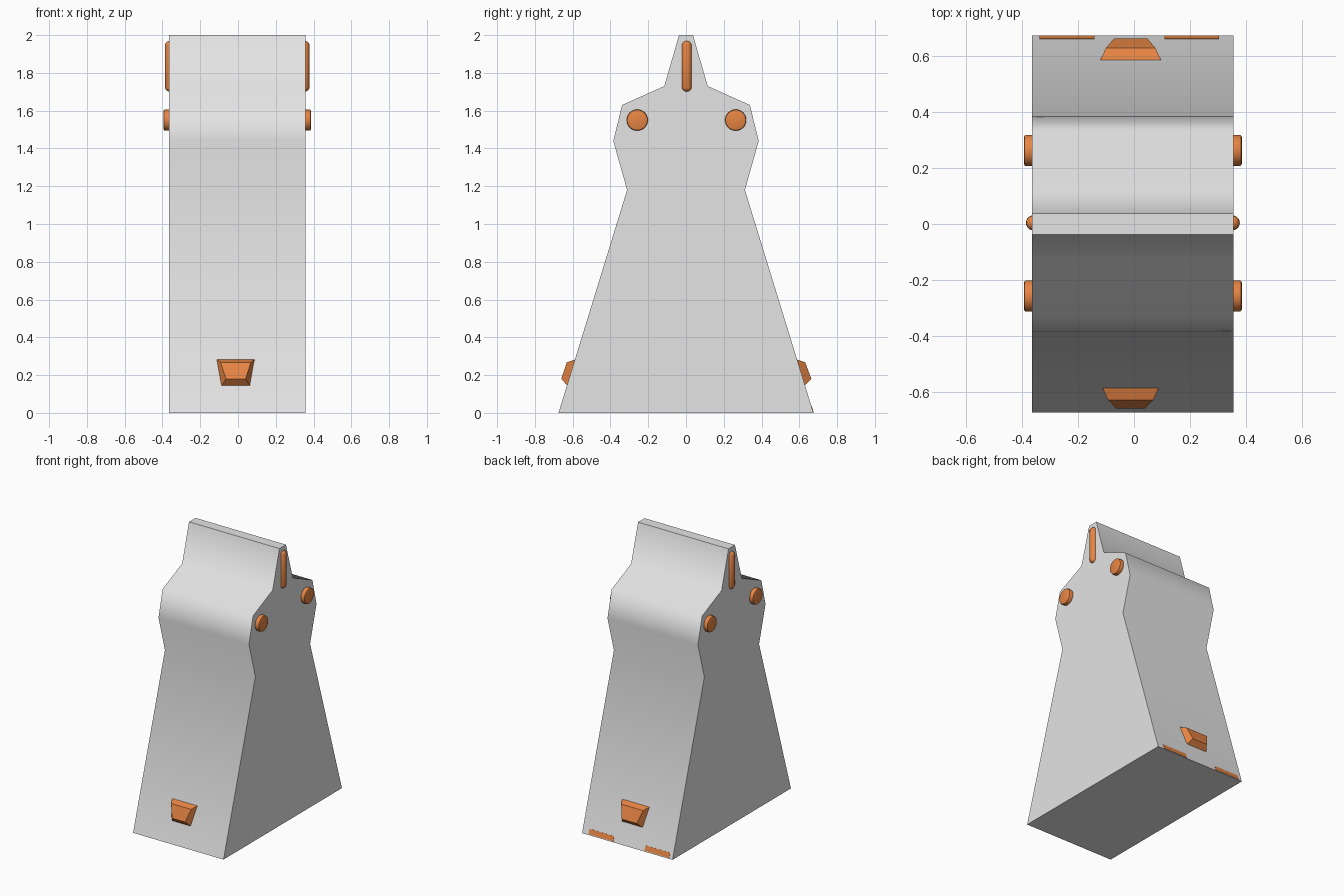
import bpy, bmesh, math
from mathutils import Matrix, Vector

cube = bpy.data.objects.get("Cube")
if cube:
    bpy.data.objects.remove(cube, do_unlink=True)


def material(name, colour):
    mat = bpy.data.materials.new(name)
    mat.use_nodes = True
    mat.diffuse_color = (*colour, 1)
    mat.node_tree.nodes["Principled BSDF"].inputs["Base Color"].default_value = (*colour, 1)
    return mat


GREY = material("light grey", (0.78, 0.78, 0.78))
ORANGE = material("orange", (0.8, 0.235, 0.057))
X_MIN, X_MAX = -0.365, 0.357
X_MID = (X_MIN + X_MAX) / 2


def finish(name, bm, mat, smooth=None):
    bmesh.ops.recalc_face_normals(bm, faces=bm.faces)
    mesh = bpy.data.meshes.new(name)
    bm.to_mesh(mesh)
    bm.free()
    obj = bpy.data.objects.new(name, mesh)
    bpy.context.collection.objects.link(obj)
    mesh.materials.append(mat)
    if smooth:
        bpy.ops.object.select_all(action="DESELECT")
        obj.select_set(True)
        bpy.context.view_layer.objects.active = obj
        bpy.ops.object.shade_smooth_by_angle(angle=math.radians(smooth))
    return obj


def loft(bm, first, second):
    """Closed solid between two matching outlines."""
    a = [bm.verts.new(p) for p in first]
    b = [bm.verts.new(p) for p in second]
    bm.faces.new(a)
    bm.faces.new(b)
    for i in range(len(a)):
        j = (i + 1) % len(a)
        bm.faces.new((a[i], a[j], b[j], b[i]))


# Body: half profile mirrored in y, extruded across x
half = [(0.675, 0), (0.312, 1.18), (0.385, 1.44), (0.338, 1.63), (0.115, 1.73), (0.037, 2)]
profile = half + [(-y, z) for y, z in reversed(half)]
bm = bmesh.new()
loft(bm, [(X_MIN, y, z) for y, z in profile], [(X_MAX, y, z) for y, z in profile])
finish("body", bm, GREY, 60)

# Round buttons and upright pill on both sides
for side, x, label in ((-1, X_MIN, "right"), (1, X_MAX, "left")):
    for y, place in ((-0.258, "front"), (0.263, "back")):
        bm = bmesh.new()
        bmesh.ops.create_cone(bm, cap_ends=True, segments=32, radius1=0.056, radius2=0.056,
                              depth=0.06)
        rims = [e for e in bm.edges if abs(e.verts[0].co.z - e.verts[1].co.z) < 0.001]
        bmesh.ops.bevel(bm, geom=rims, offset=0.008, segments=2, affect="EDGES", profile=0.5)
        bm.transform(Matrix.Translation((x - side * 0.001, y, 1.55))
                     @ Matrix.Rotation(math.pi / 2, 4, "Y"))
        finish(f"{label}_{place}_button", bm, ORANGE, 30)

    bm = bmesh.new()
    bmesh.ops.create_uvsphere(bm, u_segments=20, v_segments=12, radius=0.027)
    equator = [v for v in bm.verts if abs(v.co.z) < 0.0001]
    for v in bm.verts:
        if v not in equator:
            v.co.z += math.copysign(0.108, v.co.z)
    bm.transform(Matrix.Translation((x - side * 0.005, 0.004, 1.835)))
    finish(f"{label}_pill", bm, ORANGE, 50)


# Tapered blocks low on the front and back slopes
def block(name, side, grow):
    def outline(y_top, z_top, half_top, y_low, z_low, half_low):
        x = X_MID - 0.008
        return [(x - half_top, side * y_top, z_top), (x + half_top, side * y_top, z_top),
                (x + half_low, side * y_low, z_low), (x - half_low, side * y_low, z_low)]
    bm = bmesh.new()
    loft(bm, outline(0.58, 0.285, 0.104 + grow, 0.625, 0.14, 0.078 + grow),
         outline(0.631, 0.268, 0.08 + grow, 0.66 + grow / 2, 0.18, 0.052 + grow))
    finish(name, bm, ORANGE)


block("front_block", -1, 0)
block("back_block", 1, 0.008)

# Thin plates along the foot of the back slope
slope = (Vector((0, *half[1])) - Vector((0, *half[0]))).normalized()
normal = Vector((0, slope.z, -slope.y))
for x, label in ((0.207, "left"), (-0.24, "right")):
    centre = Vector((x, *half[0])) + slope * 0.024
    bm = bmesh.new()
    rings = []
    for lift in (-0.004, 0.002):
        rings.append([centre + normal * lift + Vector((sx * 0.098, 0, 0)) + slope * (sz * 0.018)
                      for sx, sz in ((-1, -1), (1, -1), (1, 1), (-1, 1))])
    loft(bm, *rings)
    finish(f"{label}_back_plate", bm, ORANGE)
